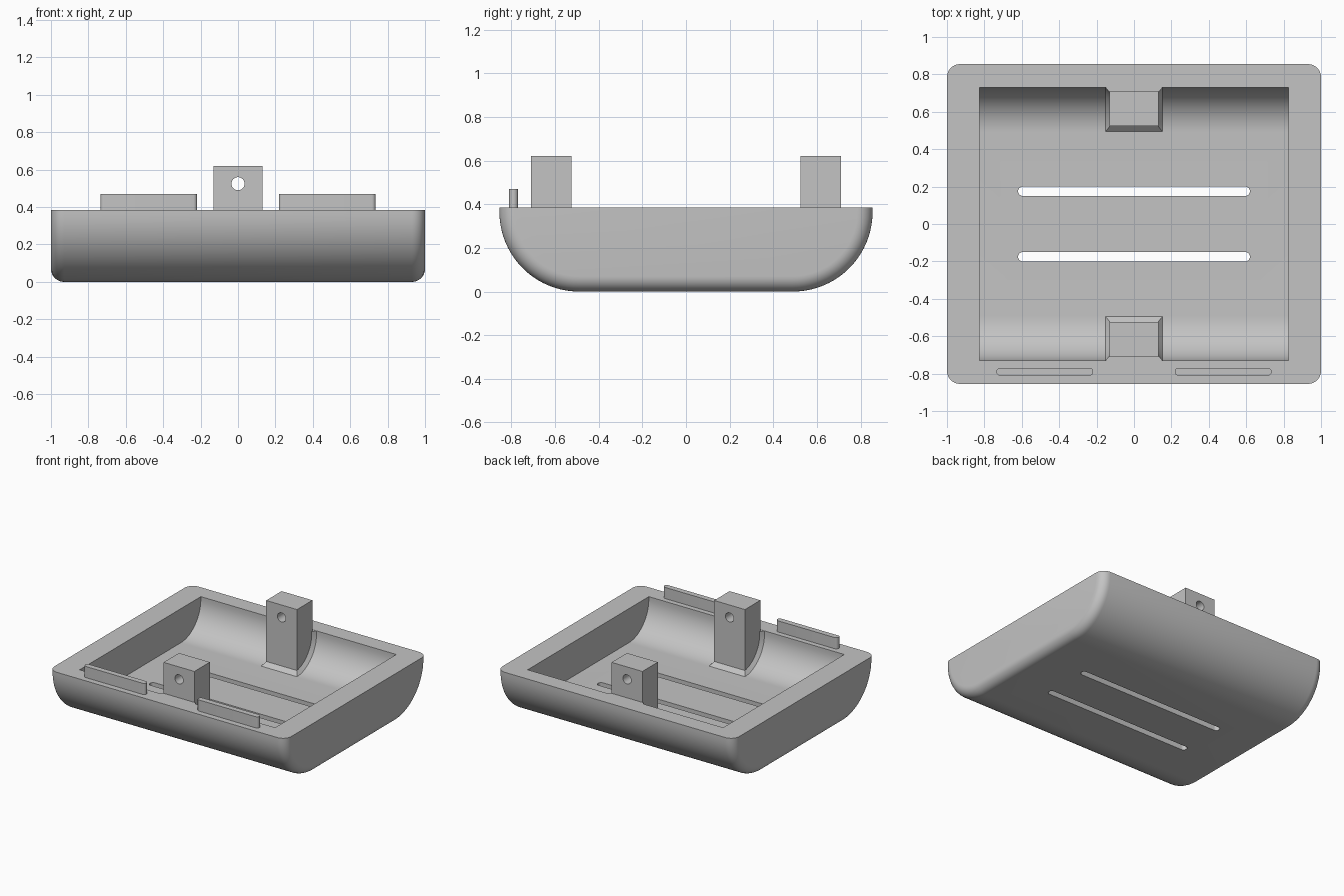
import bpy, bmesh
from math import sin, cos, pi, radians

cube = bpy.data.objects.get("Cube")
if cube:
    bpy.data.objects.remove(cube, do_unlink=True)

grey = bpy.data.materials.new("light_grey")
grey.use_nodes = True
colour = (0.55, 0.55, 0.55, 1)
grey.diffuse_color = colour
grey.node_tree.nodes["Principled BSDF"].inputs["Base Color"].default_value = colour

# Main sizes
RIM = 0.385                       # height of the rim
ARC_Y, ARC_Z = 0.49, 0.365        # centre of the long rounded sides
OUTER, INNER = ARC_Z, 0.24        # radii of the shell and the cavity
STEPS = 20


def loft(name, rings):
    """Skin a solid through closed rings of equal length."""
    bm = bmesh.new()
    rows = [[bm.verts.new(p) for p in ring] for ring in rings]
    for a, b in zip(rows, rows[1:]):
        for i in range(len(a)):
            j = (i + 1) % len(a)
            bm.faces.new((a[i], a[j], b[j], b[i]))
    bm.faces.new(rows[0])
    bm.faces.new(rows[-1])
    bmesh.ops.recalc_face_normals(bm, faces=bm.faces)
    mesh = bpy.data.meshes.new(name)
    bm.to_mesh(mesh)
    bm.free()
    mesh.materials.append(grey)
    obj = bpy.data.objects.new(name, mesh)
    bpy.context.collection.objects.link(obj)
    return obj


def hull(x, radius, top):
    """Tray cross-section: flat floor, rounded sides, open-height walls."""
    half = [(ARC_Y + radius * sin(a), ARC_Z - radius * cos(a))
            for a in (pi / 2 * i / STEPS for i in range(STEPS + 1))]
    half.append((ARC_Y + radius, top))
    return [(x, y, z) for y, z in half] + [(x, -y, z) for y, z in reversed(half)]


def stadium(name, cx, cy, half_x, r, z0, z1):
    """Upright slab with round ends."""
    outline = []
    for side in (1, -1):
        for i in range(13):
            a = pi * i / 12 - pi / 2
            outline.append((cx + side * (half_x - r + r * cos(a)), cy + side * r * sin(a)))
    return loft(name, [[(x, y, z) for x, y in outline] for z in (z0, z1)])


def box(name, x, y0, y1, z0, z1):
    return loft(name, [[(-x, y0, z), (x, y0, z), (x, y1, z), (-x, y1, z)] for z in (z0, z1)])


def cut(obj, cutter):
    cutter.hide_render = True
    mod = obj.modifiers.new("cut", 'BOOLEAN')
    mod.operation = 'DIFFERENCE'
    mod.solver = 'EXACT'
    mod.object = cutter
    bpy.context.view_layer.objects.active = obj
    bpy.ops.object.modifier_apply(modifier=mod.name)
    bpy.data.objects.remove(cutter, do_unlink=True)


# Tray shell with rounded end edges
FILLET = 0.07
ends = [(1 - FILLET + FILLET * sin(a), FILLET * (1 - cos(a)))
        for a in (pi / 2 * i / 8 for i in range(9))]
stations = [(-x, d) for x, d in reversed(ends)] + ends
tray = loft("tray", [hull(x, OUTER - d, RIM) for x, d in stations])

# Hollow and drain slots
cut(tray, loft("cavity_cutter", [hull(x, INNER, 0.6) for x in (-0.825, 0.825)]))
for y in (-0.175, 0.175):
    cut(tray, stadium("slot_cutter", 0, y, 0.62, 0.025, -0.1, 0.3))
parts = [tray]

# Drilled posts with flared feet
for label, s in (("front", -1), ("back", 1)):
    post = box(label + "_post", 0.13, s * 0.525, s * 0.711, 0.11, 0.62)
    drill = loft("drill_cutter", [[(0.035 * cos(2 * pi * i / 32), y, 0.525 + 0.035 * sin(2 * pi * i / 32))
                                   for i in range(32)] for y in (s * 0.4, s * 0.9)])
    cut(post, drill)
    rings = []
    for i in range(STEPS + 2):
        a = pi / 2 * min(i, STEPS) / STEPS
        wide, narrow = INNER + 0.004, INNER - 0.03
        ya, za = ARC_Y + wide * sin(a), ARC_Z - wide * cos(a)
        yb, zb = max(0.525, ARC_Y + narrow * sin(a)), ARC_Z - narrow * cos(a)
        if i > STEPS:
            za = zb = RIM - 0.001
        rings.append([(-0.155, s * ya, za), (-0.128, s * yb, zb),
                      (0.128, s * yb, zb), (0.155, s * ya, za)])
    parts += [post, loft(label + "_post_foot", rings)]

# Locating tabs on the front rim
for label, s in (("left", 1), ("right", -1)):
    parts.append(stadium(label + "_tab", s * 0.477, -0.79, 0.259, 0.021, RIM - 0.03, 0.47))

# Smooth curves, sharp corners
bpy.ops.object.select_all(action='DESELECT')
for obj in parts:
    obj.select_set(True)
bpy.context.view_layer.objects.active = tray
bpy.ops.object.shade_smooth_by_angle(angle=radians(30))
